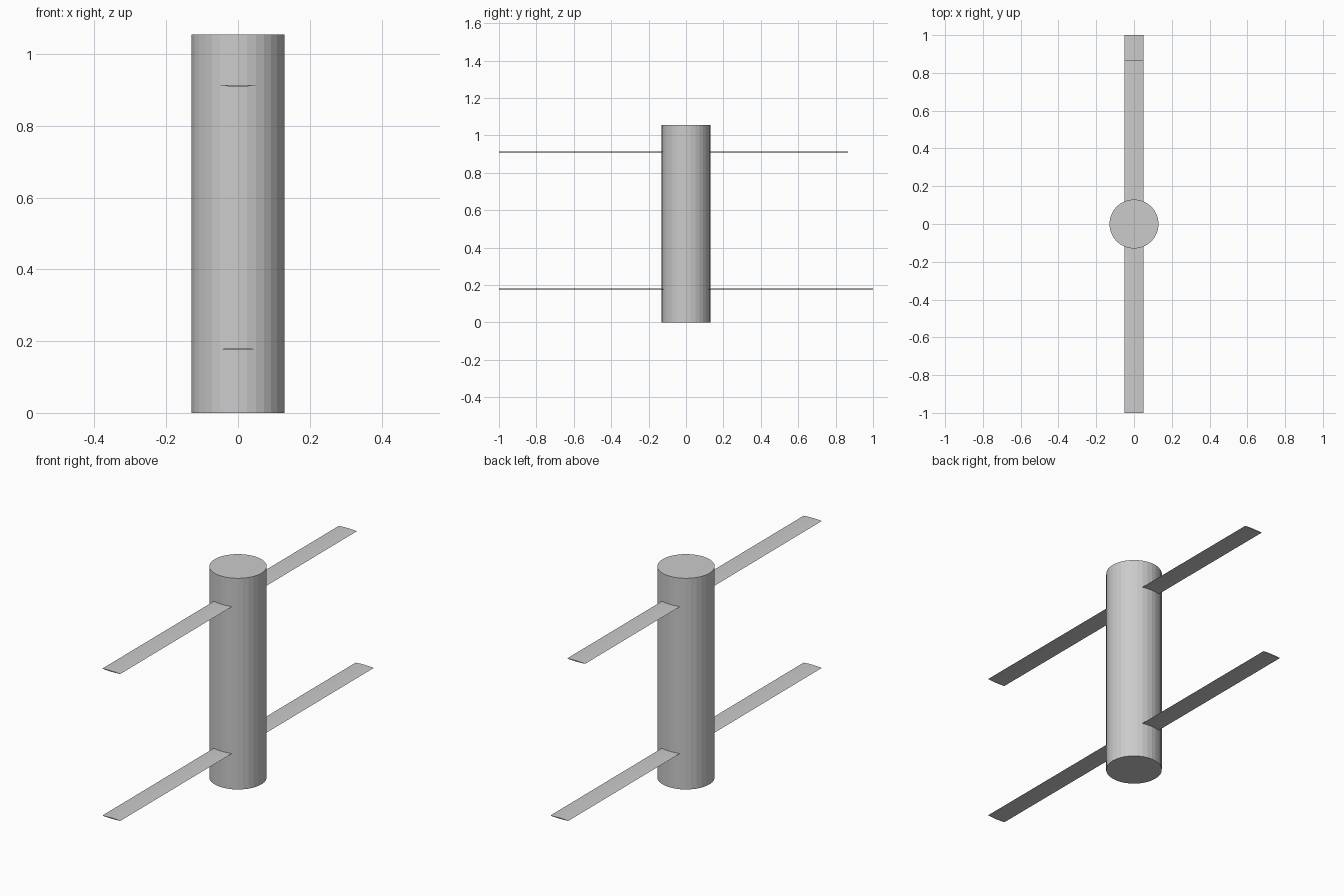
import bpy, bmesh, math

if "Cube" in bpy.data.objects:
    bpy.data.objects.remove(bpy.data.objects["Cube"])

R, H = 0.13, 1.055


def make_object(name, bm):
    bmesh.ops.recalc_face_normals(bm, faces=bm.faces)
    mesh = bpy.data.meshes.new(name)
    bm.to_mesh(mesh)
    bm.free()
    obj = bpy.data.objects.new(name, mesh)
    bpy.context.collection.objects.link(obj)
    return obj


def slat(name, y_root, y_tip, z, half_width=0.05, half_thick=0.0025, steps=6):
    """Thin lens-shaped blade running along y."""
    bm = bmesh.new()
    count = 2 * steps
    ring = []
    for i in range(count):
        a = 2 * math.pi * i / count
        x = half_width * math.cos(a)
        dz = half_thick * math.sin(a) * abs(math.sin(a))
        ring.append(bm.verts.new((x, y_root, z + dz)))
    root = bm.faces.new(ring)
    tip = bmesh.ops.extrude_face_region(bm, geom=[root], use_keep_orig=True)
    verts = [v for v in tip["geom"] if isinstance(v, bmesh.types.BMVert)]
    bmesh.ops.translate(bm, verts=verts, vec=(0, y_tip - y_root, 0))
    return make_object(name, bm)


# Central column
bpy.ops.mesh.primitive_cylinder_add(vertices=32, radius=R, depth=H,
                                    location=(0, 0, H / 2))
bpy.context.object.name = "column"

# Slats: two levels, front and back; the upper back one is shorter
for name, tip, z in (("lower_front_slat", -1.0, 0.178),
                     ("lower_back_slat", 1.0, 0.178),
                     ("upper_front_slat", -1.0, 0.912),
                     ("upper_back_slat", 0.867, 0.912)):
    slat(name, math.copysign(0.11, tip), tip, z)
